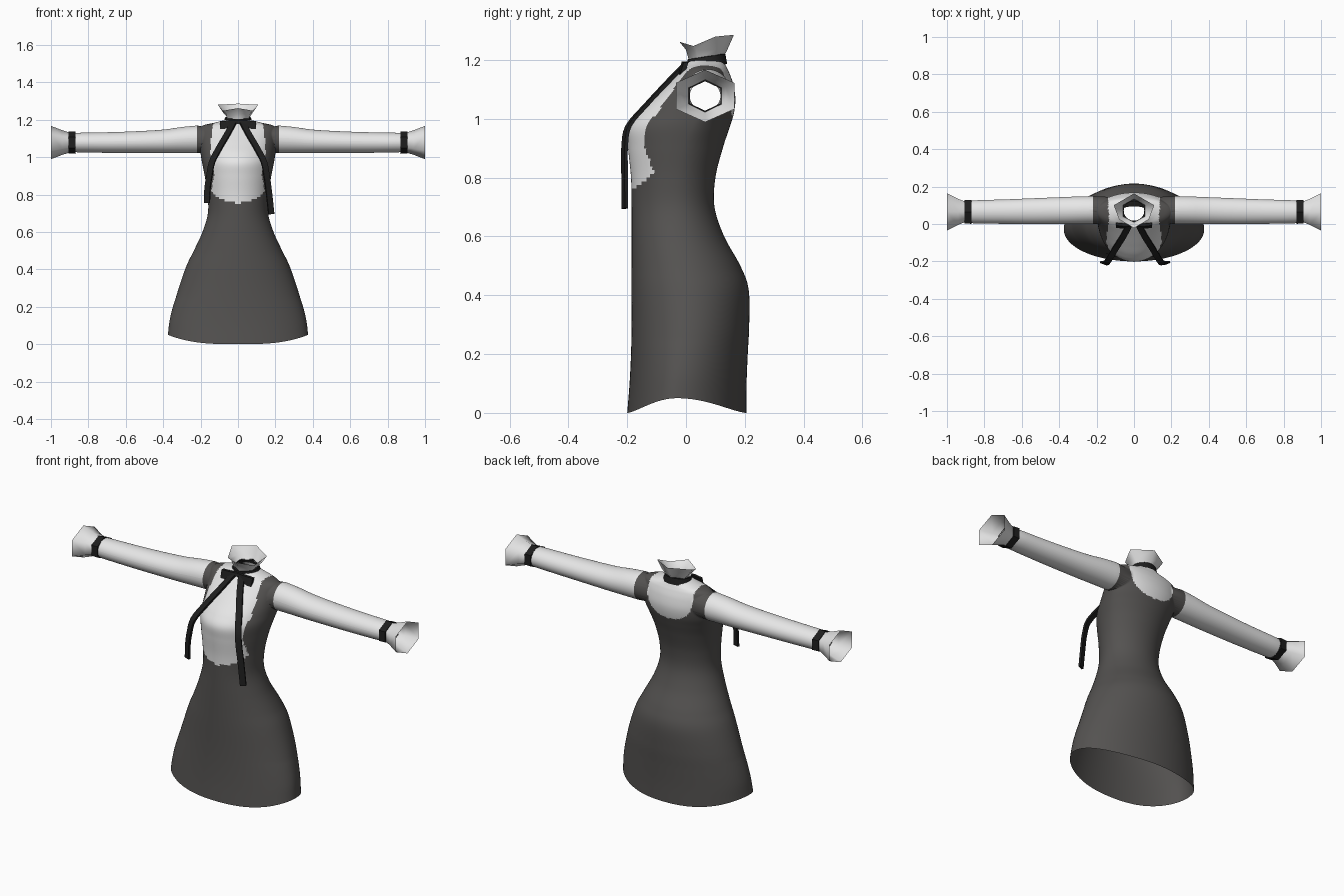
import bpy, bmesh, math
from mathutils import Vector

if "Cube" in bpy.data.objects:
    bpy.data.objects.remove(bpy.data.objects["Cube"])


def material(name, rgb):
    m = bpy.data.materials.new(name)
    m.diffuse_color = (*rgb, 1)
    m.use_nodes = True
    m.node_tree.nodes["Principled BSDF"].inputs["Base Color"].default_value = m.diffuse_color
    return m


GREY = material("charcoal cloth", (0.088, 0.084, 0.081))
WHITE = material("white cloth", (0.80, 0.80, 0.80))
BLACK = material("black ribbon", (0.013, 0.013, 0.013))


def finish(bm, name, mats, smooth=None):
    me = bpy.data.meshes.new(name)
    bm.to_mesh(me)
    bm.free()
    ob = bpy.data.objects.new(name, me)
    bpy.context.collection.objects.link(ob)
    for m in mats:
        me.materials.append(m)
    if smooth:
        bpy.context.view_layer.objects.active = ob
        ob.select_set(True)
        bpy.ops.object.shade_smooth_by_angle(angle=math.radians(smooth))
        ob.select_set(False)
    return ob


def loft(bm, rings, closed=True):
    """Skin a list of point rings with quads."""
    vs = [[bm.verts.new(p) for p in r] for r in rings]
    n = len(vs[0])
    for a, b in zip(vs, vs[1:]):
        for i in range(n if closed else n - 1):
            j = (i + 1) % n
            bm.faces.new((a[i], a[j], b[j], b[i]))
    return vs


def spline(pts, steps):
    """Catmull-Rom curve through tuples of any length."""
    p = [Vector(q) for q in pts]
    p = [2 * p[0] - p[1]] + p + [2 * p[-1] - p[-2]]
    out = []
    for i in range(1, len(p) - 2):
        a, b, c, d = p[i - 1:i + 3]
        for k in range(steps):
            t = k / steps
            out.append(0.5 * (2 * b + (c - a) * t + (2 * a - 5 * b + 4 * c - d) * t * t
                              + (3 * b - a - 3 * c + d) * t ** 3))
    return out + [p[-2]]


# ---- Dress: body sections as z, half width, front y, widest y, back y
SECTIONS = [
    (0.00, 0.375, -0.200, -0.03, 0.205), (0.10, 0.365, -0.192, -0.02, 0.206),
    (0.20, 0.345, -0.187, -0.01, 0.210), (0.30, 0.317, -0.185, 0.00, 0.215),
    (0.42, 0.275, -0.185, 0.00, 0.213), (0.50, 0.236, -0.185, -0.01, 0.185),
    (0.60, 0.190, -0.185, -0.03, 0.130), (0.70, 0.161, -0.185, -0.035, 0.097),
    (0.80, 0.163, -0.187, -0.03, 0.100), (0.90, 0.178, -0.197, -0.01, 0.125),
    (0.97, 0.192, -0.200, 0.02, 0.148), (1.02, 0.200, -0.168, 0.05, 0.163),
    (1.07, 0.206, -0.117, 0.065, 0.168), (1.12, 0.208, -0.063, 0.068, 0.160),
    (1.155, 0.204, -0.026, 0.068, 0.148), (1.172, 0.180, -0.008, 0.068, 0.140),
    (1.185, 0.120, 0.003, 0.068, 0.134), (1.200, 0.065, 0.010, 0.068, 0.130)]
SEG = 120
rings = []
for z, w, yf, yc, yb in spline(SECTIONS, 8):
    ring = []
    for i in range(SEG):
        a = math.tau * i / SEG
        c, s = math.cos(a), math.sin(a)
        lift = 0.05 * abs(c) ** 3 * max(0, 1 - z / 0.25)      # hem rises at the sides
        ring.append((w * c, yc + s * ((yb - yc) if s > 0 else (yc - yf)), z + lift))
    rings.append(ring)
bm = bmesh.new()
loft(bm, rings)

# Armholes cut in the body, then sleeves drawn out of their rims
HY, HZ = 0.072, 1.094
SLEEVE = [(0.218, 0.074, 1.095, 0.075, 0.074), (0.30, 0.073, 1.091, 0.074, 0.070),
          (0.40, 0.071, 1.084, 0.072, 0.063), (0.55, 0.068, 1.080, 0.069, 0.058),
          (0.70, 0.066, 1.078, 0.065, 0.055), (0.86, 0.065, 1.078, 0.061, 0.052),
          (0.895, 0.065, 1.078, 0.052, 0.049)]


def in_armhole(c):
    return abs(c.x) > 0.14 and ((c.y - HY) / 0.070) ** 2 + ((c.z - HZ) / 0.068) ** 2 < 1


bmesh.ops.delete(bm, geom=[f for f in bm.faces if in_armhole(f.calc_center_median())],
                 context='FACES')
for side in (-1, 1):
    rim = [e for e in bm.edges if e.is_boundary
           and all(v.co.x * side > 0.1 and 0.98 < v.co.z < 1.19 for v in e.verts)]
    for v in {v for e in rim for v in e.verts}:
        a = math.atan2((v.co.z - HZ) / 0.068, (v.co.y - HY) / 0.070)
        v.co.y, v.co.z = HY + 0.073 * math.cos(a), HZ + 0.071 * math.sin(a)
    py, pz, pry, prz = HY, HZ, 0.073, 0.071
    for x, cy, cz, ry, rz in spline(SLEEVE, 3):
        new = bmesh.ops.extrude_edge_only(bm, edges=rim)["geom"]
        for v in (g for g in new if isinstance(g, bmesh.types.BMVert)):
            a = math.atan2((v.co.z - pz) / prz, (v.co.y - py) / pry)
            v.co = (side * x, cy + ry * math.cos(a), cz + rz * math.sin(a))
        py, pz, pry, prz = cy, cz, ry, rz
        rim = [g for g in new if isinstance(g, bmesh.types.BMEdge)]

# White sleeves, front bib and back yoke; the rest is charcoal
BIB = [(0.752, 0.0), (0.765, 0.060), (0.785, 0.110), (0.815, 0.142), (0.85, 0.138),
       (0.90, 0.128), (0.97, 0.132), (1.02, 0.148), (1.10, 0.143), (1.21, 0.130)]


def is_white(c):
    x = abs(c.x)
    if c.z > 0.95 and x > 0.219:
        return True
    if c.y > 0.068:
        return c.z > 0.95 and (x / 0.138) ** 2.4 + (max(0, 1.13 - c.z) / 0.125) ** 2.4 < 1
    if c.z < 1.0 and c.y > -0.08:
        return False
    for (z0, w0), (z1, w1) in zip(BIB, BIB[1:]):
        if z0 <= c.z < z1:
            return x < w0 + (w1 - w0) * (c.z - z0) / (z1 - z0)
    return False


bmesh.ops.recalc_face_normals(bm, faces=bm.faces[:])
for f in bm.faces:
    f.material_index = int(is_white(f.calc_center_median()))
finish(bm, "dress_body_and_sleeves", [GREY, WHITE], 60)


# ---- Hexagonal wrist bands and flared cuffs
def hexagon(x, ry, rz):
    return [(x, 0.065 + ry * math.sin(math.tau * i / 6), 1.078 + rz * math.cos(math.tau * i / 6))
            for i in range(6)]


for side, label in ((-1, "left"), (1, "right")):
    for part, mat, prof, ang in (
            ("wrist_band", BLACK, [(0.868, 0.064, 0.050), (0.869, 0.074, 0.060),
                                   (0.906, 0.072, 0.058), (0.907, 0.062, 0.050)], 35),
            ("cuff", WHITE, [(0.895, 0.060, 0.052), (0.94, 0.080, 0.066),
                             (1.0, 0.115, 0.089)], 75)):
        bm = bmesh.new()
        loft(bm, [hexagon(side * x, ry, rz) for x, ry, rz in prof])
        bmesh.ops.recalc_face_normals(bm, faces=bm.faces[:])
        finish(bm, f"{label}_{part}", [mat], ang)

# ---- Neck band, tilted up to the back
bm = bmesh.new()
loft(bm, [[(rx * math.cos(math.tau * i / 24), 0.07 + ry * math.sin(math.tau * i / 24),
            z + 0.009 * math.sin(math.tau * i / 24)) for i in range(24)]
          for z, rx, ry in ((1.178, 0.084, 0.070), (1.195, 0.074, 0.067),
                            (1.212, 0.069, 0.064), (1.213, 0.055, 0.052))])
bmesh.ops.recalc_face_normals(bm, faces=bm.faces[:])
finish(bm, "neck_band", [BLACK], 40)

# ---- Flared collar with a pointed rim
bm = bmesh.new()
top = [(0, -0.022, 1.262), (0.080, 0.025, 1.248), (0.108, 0.100, 1.280),
       (0, 0.163, 1.286), (-0.108, 0.100, 1.280), (-0.080, 0.025, 1.248)]
low = [(0.066 * math.sin(math.tau * i / 6), 0.070 - 0.061 * math.cos(math.tau * i / 6),
        1.210 - 0.007 * math.cos(math.tau * i / 6)) for i in range(6)]
mid = [(0.4 * t[0] + 0.6 * l[0], 0.3 * t[1] + 0.7 * l[1], 1.235) for t, l in zip(top, low)]
loft(bm, [low, mid, top])
bmesh.ops.recalc_face_normals(bm, faces=bm.faces[:])
finish(bm, "collar", [WHITE], 75)

# ---- Long ribbons over the chest, one hanging lower, with small bow loops
PATH = [(0.025, -0.006, 1.183), (0.060, -0.070, 1.118), (0.100, -0.133, 1.050),
        (0.138, -0.196, 0.975), (0.153, -0.209, 0.900), (0.163, -0.209, 0.830)]
for side, label, end in ((-1, "left", (0.166, -0.208, 0.755)), (1, "right", (0.178, -0.208, 0.695))):
    pts = spline(PATH + [end], 4)
    bm = bmesh.new()
    rows = []
    for i, p in enumerate(pts):
        t = (pts[min(i + 1, len(pts) - 1)] - pts[max(i - 1, 0)]).normalized()
        across = t.cross(Vector((0.35, -1, 0.3))).normalized()
        out = across.cross(t).normalized()
        rows.append([(q.x * side, q.y, q.z) for q in
                     (p + across * u * 0.016 + out * v * 0.006
                      for u, v in ((-1, -1), (1, -1), (1, 1), (-1, 1)))])
    vs = loft(bm, rows)
    bm.faces.new(vs[0])
    bm.faces.new(vs[-1])
    bmesh.ops.recalc_face_normals(bm, faces=bm.faces[:])
    finish(bm, f"{label}_ribbon", [BLACK], 30)

    bm = bmesh.new()
    loft(bm, [[(side * x, y, z + h), (side * x, y - 0.6 * h, z - h),
               (side * x, y + 0.016 - 0.6 * h, z - h), (side * x, y + 0.016, z + h)]
              for x, y, z, h in ((0.0, -0.006, 1.187, 0.008), (0.045, -0.014, 1.178, 0.018),
                                 (0.095, -0.008, 1.168, 0.024))])
    bmesh.ops.holes_fill(bm, edges=bm.edges[:], sides=4)
    bmesh.ops.recalc_face_normals(bm, faces=bm.faces[:])
    finish(bm, f"{label}_bow_loop", [BLACK], 30)
